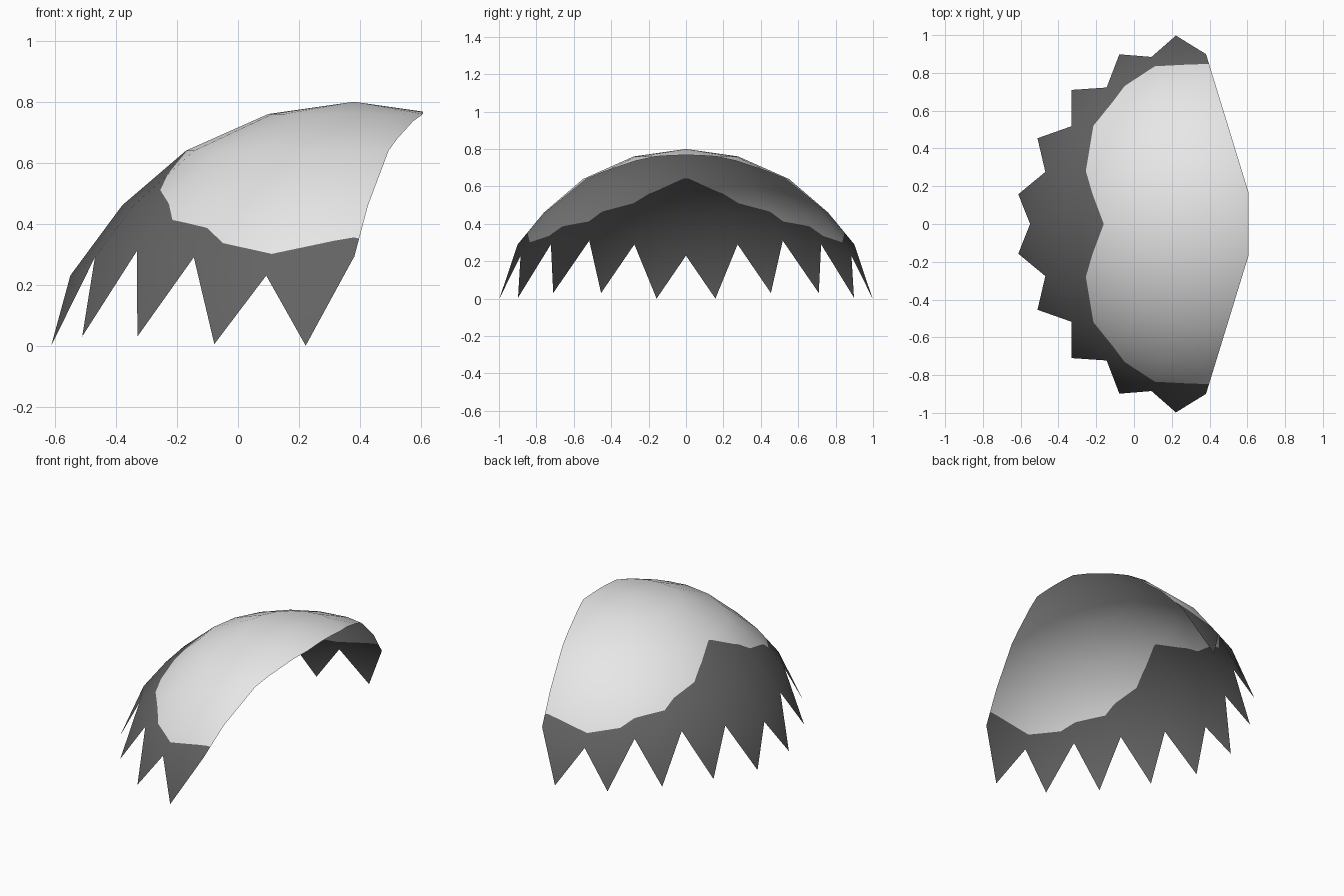
import bpy, bmesh, math
from mathutils import Vector

if "Cube" in bpy.data.objects:
    bpy.data.objects.remove(bpy.data.objects["Cube"])

PX = 0.38                                  # dome axis position in x
CENTRE = Vector((PX, 0, -0.245))           # centre of the dome's sphere


def material(name, v):
    m = bpy.data.materials.new(name)
    m.diffuse_color = (v, v, v, 1)
    m.use_nodes = True
    m.node_tree.nodes["Principled BSDF"].inputs["Base Color"].default_value = m.diffuse_color
    return m


def polar(deg, r, z):
    a = math.radians(deg)
    return Vector((PX - r * math.cos(a), r * math.sin(a), z))


def angle(p):
    return math.degrees(math.atan2(p.y, PX - p.x))


def cut(bm, faces, a, b, clear=False):
    """Slice faces with the upright plane through plan points a and b."""
    n = Vector((b[1] - a[1], -(b[0] - a[0]), 0)).normalized()
    geom = set(faces)
    for f in faces:
        geom.update(f.edges)
        geom.update(f.verts)
    bmesh.ops.bisect_plane(bm, geom=list(geom), dist=1e-5, plane_co=(a[0], a[1], 0),
                           plane_no=n, clear_outer=clear)


bm = bmesh.new()

# Half dome: 18 degree sectors, three rings and a lower edge
valleys = [(0.93, 0.23), (0.893, 0.29), (0.88, 0.31), (0.893, 0.29), (0.93, 0.23), (0.90, 0.29)]
tips = [(1.005, 0.0), (1.0, 0.03), (1.004, 0.03), (1.008, 0.005), (1.01, 0.0)]
pole = bm.verts.new((PX, 0, 0.8))
cols = []
for i in range(11):
    rings = [(0.28, 0.76), (0.55, 0.64), (0.76, 0.46), valleys[min(i, 5)]]
    cols.append([bm.verts.new(polar(18 * i, r, z)) for r, z in rings])
for i in range(10):
    a, b = cols[i], cols[i + 1]
    bm.faces.new((pole, a[0], b[0]))
    for k in range(3):
        bm.faces.new((a[k], a[k + 1], b[k + 1], b[k]))
# Jagged fringe points
for i, (r, z) in enumerate(tips):
    t = bm.verts.new(polar(18 * i + 9, r, z))
    bm.faces.new((cols[i][3], t, cols[i + 1][3]))
bmesh.ops.triangulate(bm, faces=[f for f in bm.faces if len(f.verts) > 3])

# Trim the open front edge
cut(bm, bm.faces[:], (0.38, 0.903), (0.607, 0.165), clear=False)
trim = [f for f in bm.faces
        if (f.calc_center_median().x - 0.38) * 0.738 + (f.calc_center_median().y - 0.903) * 0.227 > 1e-5
        and angle(f.calc_center_median()) > 90]
bmesh.ops.delete(bm, geom=trim, context='FACES')
cut(bm, bm.faces[:], (0.607, -1), (0.607, 1), clear=True)

# Wavy colour border in plan, cut into the surface wedge by wedge
border = [(-0.16, 0), (-0.22, 0.16), (-0.255, 0.28), (-0.215, 0.52), (-0.11, 0.65),
          (-0.05, 0.73), (0.11, 0.835), (0.30, 0.845), (0.46, 0.848)]
angs = [angle(Vector((x, y, 0))) for x, y in border]


def wedge(p):
    t = angle(p)
    for k in range(len(angs) - 1):
        if angs[k] <= t < angs[k + 1]:
            return k
    return -1


for p in border[1:]:
    cut(bm, bm.faces[:], (PX, 0), p)
for k in range(len(border) - 1):
    cut(bm, [f for f in bm.faces if wedge(f.calc_center_median()) == k], border[k], border[k + 1])
for f in bm.faces:
    c = f.calc_center_median()
    k = wedge(c)
    if k >= 0:
        a, b = border[k], border[k + 1]
        side = (b[0] - a[0]) * (c.y - a[1]) - (b[1] - a[1]) * (c.x - a[0])
        f.material_index = 1 if side > 0 else 0

# Mirror to the other side
dup = bmesh.ops.duplicate(bm, geom=bm.verts[:] + bm.edges[:] + bm.faces[:])["geom"]
for v in dup:
    if isinstance(v, bmesh.types.BMVert):
        v.co.y = -v.co.y
bmesh.ops.remove_doubles(bm, verts=bm.verts[:], dist=1e-4)
bm.normal_update()
for f in bm.faces:
    if f.normal.dot(f.calc_center_median() - CENTRE) < 0:
        f.normal_flip()
    f.smooth = True

me = bpy.data.meshes.new("jagged_shell")
bm.to_mesh(me)
bm.free()
me.materials.append(material("light grey", 0.8))
me.materials.append(material("dark grey", 0.125))
# Round shading across the facets
me.normals_split_custom_set_from_vertices([(v.co - CENTRE).normalized() for v in me.vertices])
bpy.context.collection.objects.link(bpy.data.objects.new("jagged_shell", me))
